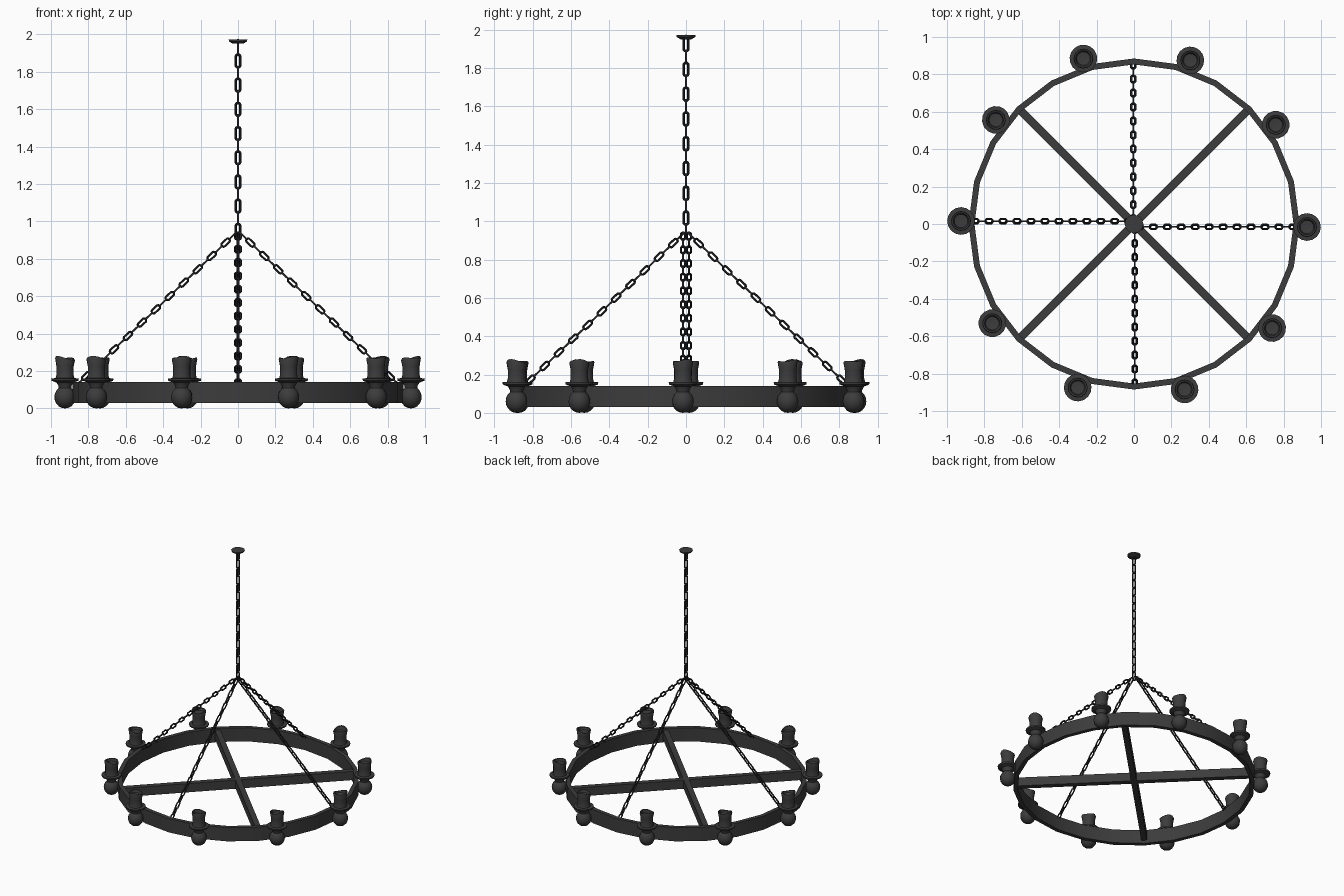
import bpy, bmesh, math
from mathutils import Matrix, Vector

if "Cube" in bpy.data.objects:
    bpy.data.objects.remove(bpy.data.objects["Cube"])


def make_material(name, rgb):
    m = bpy.data.materials.new(name)
    m.use_nodes = True
    m.diffuse_color = (*rgb, 1)
    m.node_tree.nodes["Principled BSDF"].inputs["Base Color"].default_value = (*rgb, 1)
    return m


iron = make_material("dark iron", (0.045, 0.045, 0.046))
chain_iron = make_material("blackened chain iron", (0.02, 0.02, 0.024))


def finish(bm, name, material, angle=35):
    bmesh.ops.recalc_face_normals(bm, faces=bm.faces)
    mesh = bpy.data.meshes.new(name)
    bm.to_mesh(mesh)
    bm.free()
    mesh.materials.append(material)
    ob = bpy.data.objects.new(name, mesh)
    bpy.context.collection.objects.link(ob)
    bpy.ops.object.select_all(action="DESELECT")
    ob.select_set(True)
    bpy.context.view_layer.objects.active = ob
    bpy.ops.object.shade_smooth_by_angle(angle=math.radians(angle))
    return ob


def lathe(profile, steps, closed=False):
    """Spin (radius, z) points around the z axis."""
    bm = bmesh.new()
    verts = [bm.verts.new((r, 0, z)) for r, z in profile]
    edges = [bm.edges.new(p) for p in zip(verts, verts[1:])]
    if closed:
        edges.append(bm.edges.new((verts[-1], verts[0])))
    bmesh.ops.spin(bm, geom=verts + edges, cent=(0, 0, 0), axis=(0, 0, 1),
                   angle=math.tau, steps=steps, use_merge=True)
    bmesh.ops.remove_doubles(bm, verts=bm.verts, dist=0.0001)
    return bm


def add_link(bm, matrix, length, width, wire):
    """One stadium-shaped link, long along local z, flat in local xz."""
    bend = width / 2 - wire
    straight = length / 2 - wire - bend
    rings = []
    for i in range(12):
        a = math.tau * (i + 0.5) / 12
        out = Vector((math.cos(a), 0, math.sin(a)))
        centre = out * bend + Vector((0, 0, math.copysign(straight, out.z)))
        ring = []
        for j in range(6):
            b = math.tau * j / 6
            p = centre + wire * (out * math.cos(b) + Vector((0, math.sin(b), 0)))
            ring.append(bm.verts.new(matrix @ p))
        rings.append(ring)
    for i, ring in enumerate(rings):
        after = rings[(i + 1) % 12]
        for j in range(6):
            k = (j + 1) % 6
            bm.faces.new((ring[j], ring[k], after[k], after[j]))


def chain(name, start, end, count, length, width, wire, side):
    """Links from start to end, alternately turned by a quarter."""
    start, end, side = Vector(start), Vector(end), Vector(side)
    along = (end - start).normalized()
    frame = Matrix((side, along.cross(side), along)).transposed().to_4x4()
    bm = bmesh.new()
    for i in range(count):
        pos = start.lerp(end, (i + 0.5) / count)
        turn = Matrix.Rotation(math.pi / 2 * (i % 2), 4, "Z")
        add_link(bm, Matrix.Translation(pos) @ frame @ turn, length, width, wire)
    finish(bm, name, chain_iron, 60)


# Wheel rim
R, T = 0.885, 0.032
finish(lathe([(R, 0.03), (R, 0.14), (R - T, 0.14), (R - T, 0.03)], 24, True),
       "wheel_rim", iron)

# Crossed beams inside the rim
for i, turn in enumerate((45, 135)):
    bm = bmesh.new()
    bmesh.ops.create_cube(bm, size=1)
    bmesh.ops.scale(bm, vec=(1.74, 0.042, 0.07), verts=bm.verts)
    bmesh.ops.translate(bm, vec=(0, 0, 0.09), verts=bm.verts)
    bmesh.ops.rotate(bm, matrix=Matrix.Rotation(math.radians(turn), 3, "Z"), verts=bm.verts)
    finish(bm, f"cross_beam_{i + 1}", iron)

# Candle holders: ball, neck, drip pan and candle with a hollow, uneven top
ball = [(0.057 * math.sin(a), 0.06 - 0.06 * math.cos(a))
        for a in (math.pi * i / 10 for i in range(9))]
upper = [(0.036, 0.122), (0.045, 0.138), (0.072, 0.148), (0.074, 0.16), (0.05, 0.162),
         (0.046, 0.18), (0.046, 0.225), (0.053, 0.262), (0.05, 0.27),
         (0.042, 0.268), (0.036, 0.25), (0, 0.245)]
for i in range(10):
    bm = lathe(ball + upper, 16)
    for v in bm.verts:
        if v.co.z > 0.255:
            v.co.z += 0.006 * math.sin(2 * math.atan2(v.co.y, v.co.x)) + 0.12 * v.co.x
    a = math.radians(36 * i - 1)
    ob = finish(bm, f"candle_holder_{i + 1}", iron)
    ob.location = (0.925 * math.cos(a), 0.925 * math.sin(a), 0)
    ob.rotation_euler.z = a

# Ceiling plate
finish(lathe([(0, 1.95), (0.028, 1.95), (0.048, 1.962), (0.05, 1.972), (0, 1.974)], 12),
       "ceiling_plate", iron)

# Hanging chain
chain("hanging_chain", (0, 0, 1.955), (0, 0, 0.92), 16, 0.083, 0.038, 0.0062, (0, 1, 0))

# Four sloping chains down to the rim
for i in range(4):
    a = math.pi / 2 * i
    out = Vector((math.cos(a), math.sin(a), 0))
    side = Vector((-math.sin(a), math.cos(a), 0))
    shift = side * (-0.015 if i % 2 == 0 else 0.004)
    chain(f"sloping_chain_{i + 1}", shift + out * 0.01 + Vector((0, 0, 0.94)),
          shift + out * 0.868 + Vector((0, 0, 0.12)), 23, 0.066, 0.034, 0.0058, side)
